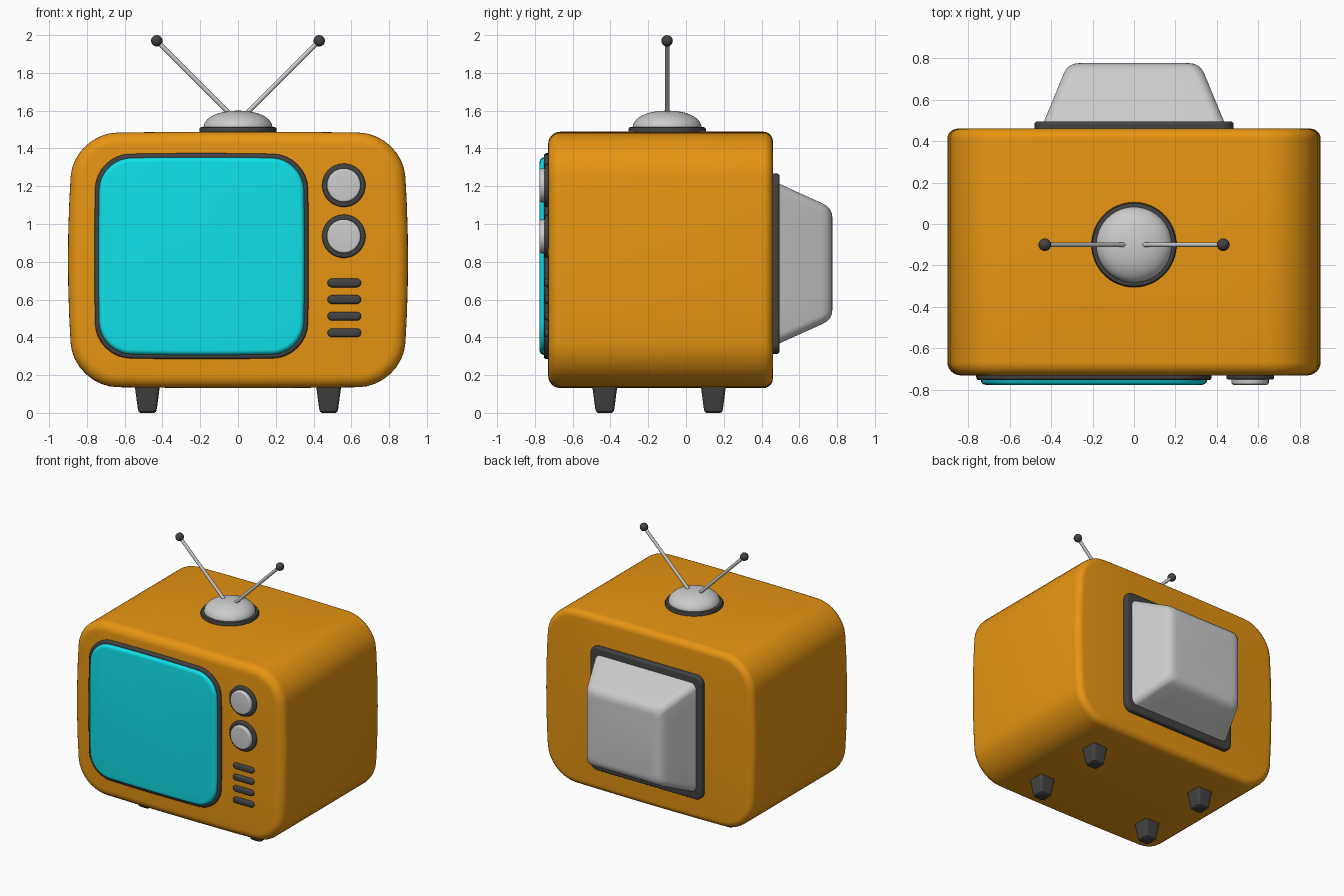
import bpy, bmesh
from math import sin, cos, pi, radians
from mathutils import Vector

if "Cube" in bpy.data.objects:
    bpy.data.objects.remove(bpy.data.objects["Cube"])


def material(name, rgb):
    m = bpy.data.materials.new(name)
    m.diffuse_color = (*rgb, 1)
    m.use_nodes = True
    m.node_tree.nodes["Principled BSDF"].inputs["Base Color"].default_value = m.diffuse_color
    return m


ORANGE = material("orange", (0.80, 0.30, 0.006))
CYAN = material("cyan", (0.005, 0.75, 0.82))
DARK = material("dark", (0.055, 0.055, 0.055))


def outline(hw, hh, r, bulge=(0, 0), n=8):
    """Rounded rectangle around the origin, sides optionally bowed outward."""
    r = min(r, hw, hh)
    pts = []
    for k, (sx, sy) in enumerate([(1, 1), (-1, 1), (-1, -1), (1, -1)]):
        for i in range(n + 1):
            a = (k + i / n) * pi / 2
            pts.append(Vector((sx * (hw - r) + r * cos(a), sy * (hh - r) + r * sin(a))))
        # points along the straight side leading to the next corner
        nx, ny = [(-1, 1), (-1, -1), (1, -1), (1, 1)][k]
        b = (k + 1) * pi / 2
        end = Vector((nx * (hw - r) + r * cos(b), ny * (hh - r) + r * sin(b)))
        start = pts[-1].copy()
        if (end - start).length > 1e-4:
            pts += [start.lerp(end, j / 6) for j in range(1, 6)]
    return [(p.x * (1 + bulge[0] * (1 - (p.y / hh) ** 2)),
             p.y * (1 + bulge[1] * (1 - (p.x / hw) ** 2))) for p in pts]


def loft(name, rings, mat=None):
    """Skin closed rings of equal point count and cap both ends."""
    bm = bmesh.new()
    vs = [[bm.verts.new(p) for p in ring] for ring in rings]
    n = len(vs[0])
    for a, b in zip(vs, vs[1:]):
        for i in range(n):
            j = (i + 1) % n
            bm.faces.new((a[i], a[j], b[j], b[i]))
    bm.faces.new(vs[0])
    bm.faces.new(vs[-1])
    bmesh.ops.remove_doubles(bm, verts=bm.verts, dist=1e-6)
    bmesh.ops.recalc_face_normals(bm, faces=bm.faces)
    me = bpy.data.meshes.new(name)
    bm.to_mesh(me)
    bm.free()
    me.shade_smooth()
    me.set_sharp_from_angle(angle=radians(35))
    ob = bpy.data.objects.new(name, me)
    bpy.context.collection.objects.link(ob)
    if mat:
        me.materials.append(mat)
    return ob


def slab(name, cx, cz, hw, hh, r, y0, y1, edge, mat=None, bulge=(0, 0), back_edge=0):
    """Rounded panel in the xz plane from y0 (front) to y1 with rounded rims."""
    steps = [i / 6 * pi / 2 for i in range(7)]
    prof = [(edge * (1 - sin(a)), y0 + edge * (1 - cos(a))) for a in steps]
    if back_edge:
        prof += [(back_edge * (1 - cos(a)), y1 - back_edge * (1 - sin(a))) for a in steps]
    else:
        prof.append((0, y1))
    loft(name, [[(cx + u, y, cz + v) for u, v in
                 outline(hw - d, hh - d, max(r - d, 0.002), bulge)] for d, y in prof], mat)


def lathe(name, cx, cy, prof, mat=None, n=48):
    loft(name, [[(cx + r * cos(2 * pi * i / n), cy + r * sin(2 * pi * i / n), z)
                 for i in range(n)] for r, z in prof], mat)


# Cabinet
slab("cabinet", 0, 0.81, 0.868, 0.670, 0.23, -0.73, 0.46, 0.065, ORANGE,
     (0.037, 0.013), 0.05)

# Screen and its surround
slab("screen_frame", -0.193, 0.83, 0.559, 0.537, 0.18, -0.753, -0.70, 0.015, DARK, (0.015, 0.015))
slab("screen", -0.193, 0.83, 0.538, 0.516, 0.165, -0.775, -0.70, 0.025, CYAN, (0.015, 0.015))

# Control knobs
for i, z in enumerate((1.205, 0.935)):
    slab(f"knob_rim_{i}", 0.56, z, 0.115, 0.115, 0.115, -0.75, -0.70, 0.012, DARK)
    slab(f"knob_{i}", 0.56, z, 0.09, 0.09, 0.09, -0.775, -0.70, 0.012)

# Speaker slots
for i in range(4):
    slab(f"speaker_slot_{i}", 0.563, 0.688 - 0.088 * i, 0.089, 0.023, 0.023,
         -0.75, -0.70, 0.015, DARK)

# Rear tube housing and its collar
slab("rear_collar", 0, 0.79, 0.48, 0.478, 0.06, 0.44, 0.495, 0.005, DARK, (0, 0), 0.015)
loft("rear_housing", [[(u, y, 0.79 + v) for u, v in outline(h, h - 0.01 - 0.04 * (y - 0.46), 0.05)]
                      for y, h in ((0.46, 0.448), (0.60, 0.39), (0.72, 0.341), (0.745, 0.328),
                                   (0.762, 0.311), (0.772, 0.290), (0.775, 0.265))])

# Tapered feet
for sx in (-1, 1):
    for y in (-0.43, 0.145):
        loft("foot", [[(sx * 0.48 + u, y + v, z) for u, v in outline(h, h, 0.018, n=4)]
                      for z, h in ((0.17, 0.070), (0.025, 0.051), (0.008, 0.047), (0, 0.038))], DARK)

# Antenna base: dark ring and shallow dome
lathe("antenna_ring", 0, -0.1, [(0.001, 1.46), (0.2, 1.46), (0.205, 1.49), (0.205, 1.503),
                                (0.2, 1.511), (0.19, 1.514), (0.001, 1.514)], DARK)
lathe("antenna_dome", 0, -0.1, [(0.182, 1.49)] +
      [(0.182 * cos(a) ** 0.9 + 0.0005, 1.51 + 0.09 * sin(a))
       for a in [i / 12 * pi / 2 for i in range(12)]] + [(0.001, 1.60)])

# Antenna rods with ball tips
for sx in (-1, 1):
    a, b = Vector((sx * 0.03, -0.1, 1.57)), Vector((sx * 0.43, -0.1, 1.97))
    q = (b - a).to_track_quat('Z', 'Y')
    loft("antenna_rod", [[p + q @ Vector((0.012 * cos(t * pi / 8), 0.012 * sin(t * pi / 8), 0))
                          for t in range(16)] for p in (a, b)])
    lathe("antenna_tip", b.x, b.y, [(0.03 * sin(t * pi / 12) + 1e-4, b.z - 0.03 * cos(t * pi / 12))
                                    for t in range(13)], DARK, 24)
